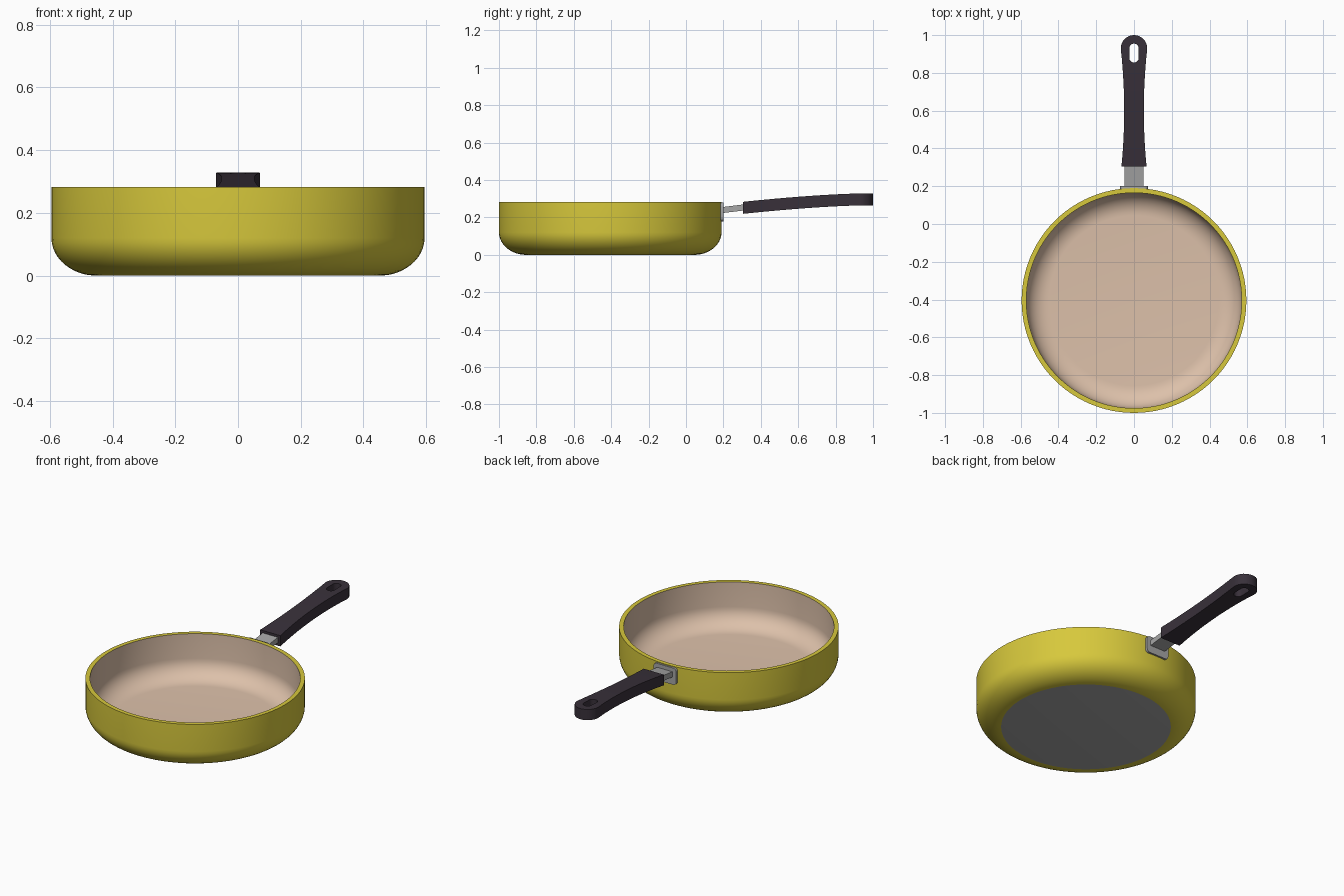
import bpy, bmesh, math
from mathutils import Matrix, Vector

cube = bpy.data.objects.get("Cube")
if cube:
    bpy.data.objects.remove(cube, do_unlink=True)


def material(name, rgb):
    m = bpy.data.materials.new(name)
    m.use_nodes = True
    color = (*rgb, 1)
    m.diffuse_color = color
    m.node_tree.nodes["Principled BSDF"].inputs["Base Color"].default_value = color
    return m


YELLOW = material("yellow enamel", (0.68, 0.58, 0.045))
BEIGE = material("beige coating", (0.72, 0.53, 0.40))
GREY = material("grey metal", (0.38, 0.38, 0.38))
DARK = material("dark handle", (0.04, 0.03, 0.042))
PAN_Y = -0.405


def finish(name, bm, mats, angle=30):
    """Turn a bmesh into a smooth-shaded object with sharp edges kept."""
    bmesh.ops.recalc_face_normals(bm, faces=bm.faces)
    mesh = bpy.data.meshes.new(name)
    bm.to_mesh(mesh)
    bm.free()
    for m in mats:
        mesh.materials.append(m)
    obj = bpy.data.objects.new(name, mesh)
    bpy.context.collection.objects.link(obj)
    bpy.ops.object.select_all(action='DESELECT')
    obj.select_set(True)
    bpy.context.view_layer.objects.active = obj
    bpy.ops.object.shade_smooth_by_angle(angle=math.radians(angle))
    return obj


def arc(r0, z0, r1, z1, start, steps=10):
    """Elliptic corner from near the floor (r0, z0) up to the wall (r1, z1)."""
    pts = []
    for i in range(steps + 1):
        t = math.radians(start + (90 - start) * i / steps)
        a = (math.sin(t) - math.sin(math.radians(start))) / (1 - math.sin(math.radians(start)))
        b = (math.cos(math.radians(start)) - math.cos(t)) / math.cos(math.radians(start))
        pts.append((r0 + (r1 - r0) * a, z0 + (z1 - z0) * b))
    return pts


# Pan body: outer skin, rim and inner coating turned around one axis
outer = [(0, 0), (0.46, 0)] + arc(0.485, 0.003, 0.595, 0.12, 15) + [(0.595, 0.283)]
inner = [(0.57, 0.283)] + arc(0.45, 0.025, 0.57, 0.135, 0)[::-1] + [(0, 0.025)]
profile = outer + inner
bm = bmesh.new()
verts = [bm.verts.new((r, 0, z)) for r, z in profile]
for i, (a, b) in enumerate(zip(verts, verts[1:])):
    bm.edges.new((a, b))
bmesh.ops.spin(bm, geom=bm.verts[:] + bm.edges[:], cent=(0, 0, 0), axis=(0, 0, 1),
               angle=2 * math.pi, steps=96, use_merge=True)
bmesh.ops.remove_doubles(bm, verts=bm.verts, dist=1e-5)
for f in bm.faces:
    radii = [v.co.xy.length for v in f.verts]
    if max(v.co.z for v in f.verts) < 0.001:
        f.material_index = 2
    elif f.calc_center_median().z > 0.28:
        f.material_index = 0
    elif max(radii) < 0.5701 and min(v.co.z for v in f.verts) > 0.024:
        # inner faces lie well inside the outer corner
        mid = f.calc_center_median()
        reach = max(r for r, z in outer if z <= mid.z + 0.001)
        f.material_index = 1 if mid.xy.length < reach - 0.012 else 0
bmesh.ops.translate(bm, verts=bm.verts, vec=(0, PAN_Y, 0))
finish("pan_body", bm, [YELLOW, BEIGE, GREY])


# Mounting plate with rounded corners, against the wall
bm = bmesh.new()
corners = []
for q, (sx, sz) in enumerate([(1, 1), (-1, 1), (-1, -1), (1, -1)]):
    for i in range(5):
        t = math.radians(90 * q + 22.5 * i)
        corners.append(bm.verts.new((sx * 0.055 + 0.02 * math.cos(t), 0.2,
                                     0.229 + sz * 0.03 + 0.02 * math.sin(t))))
face = bm.faces.new(corners)
ext = bmesh.ops.extrude_face_region(bm, geom=[face])
bmesh.ops.translate(bm, vec=(0, -0.022, 0),
                    verts=[v for v in ext["geom"] if isinstance(v, bmesh.types.BMVert)])
finish("mounting_plate", bm, [GREY])

# Neck joining the plate to the handle
bm = bmesh.new()
bmesh.ops.create_cube(bm, size=1, matrix=Matrix.Translation((0, 0.26, 0.247))
                      @ Matrix.Rotation(math.radians(7), 4, 'X')
                      @ Matrix.Diagonal((0.1, 0.14, 0.032, 1)))
finish("handle_neck", bm, [GREY])


# Handle: waisted outline with rounded end and hanging slot
def half_width(y):
    if y > 0.93:
        return 0.07 * math.sqrt(max(0, 1 - ((y - 0.93) / 0.07) ** 2))
    return 0.052 + 0.015 * ((y - 0.6) / 0.3) ** 2


def slot_width(y):
    d = max(0.88 - y, y - 0.93, 0)
    return math.sqrt(max(0, 0.025 ** 2 - d * d))


def top_height(y):
    return 0.328 - 0.045 * (max(0, 0.95 - y) / 0.645) ** 1.5


quarter = [math.radians(90 * i / 8) for i in range(9)]
stations = [0.305 + 0.525 * i / 14 for i in range(15)]
stations += [0.88 - 0.025 * math.cos(t) for t in quarter]
stations += [0.93 + 0.025 * math.sin(t) for t in quarter]
stations += [0.93 + 0.07 * math.sin(t) for t in quarter if 0.07 * math.sin(t) > 0.027]

bm = bmesh.new()
for side in (-1, 1):
    rows = []
    for y in stations:
        z = top_height(y)
        rows.append([bm.verts.new((side * w, y, z)) for w in (slot_width(y), half_width(y))])
    for a, b in zip(rows, rows[1:]):
        bm.faces.new((a[0], a[1], b[1], b[0]))
bmesh.ops.remove_doubles(bm, verts=bm.verts, dist=1e-4)
bmesh.ops.recalc_face_normals(bm, faces=bm.faces)
ext = bmesh.ops.extrude_face_region(bm, geom=bm.faces[:], use_keep_orig=True)
bmesh.ops.translate(bm, vec=Vector((0, 0, -0.064)),
                    verts=[v for v in ext["geom"] if isinstance(v, bmesh.types.BMVert)])
finish("handle", bm, [DARK])
